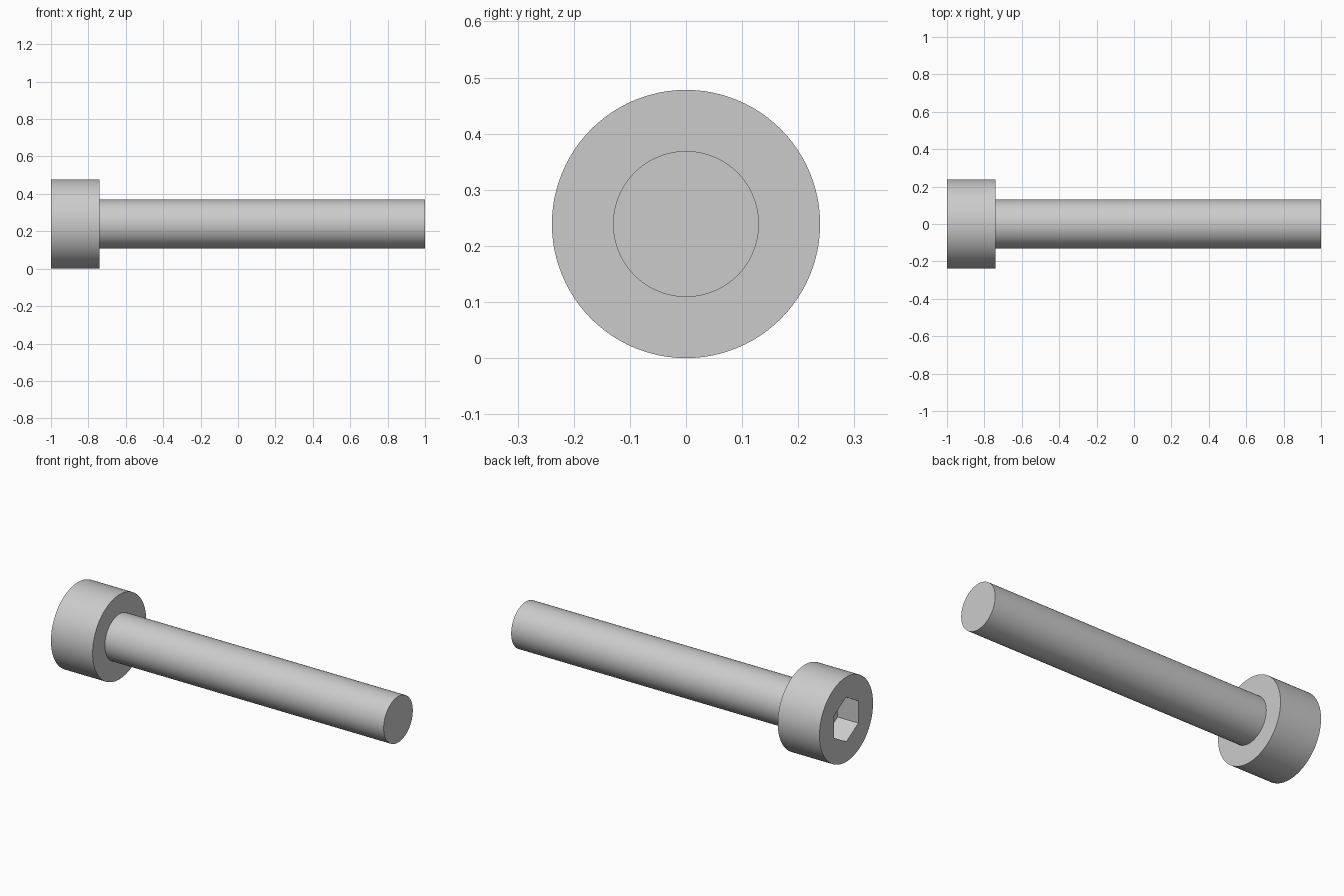
import bpy
import bmesh
from math import sin, cos, tau, radians

HEAD_R, SHAFT_R, SOCKET_R = 0.239, 0.13, 0.1255
SIDES = 96

cube = bpy.data.objects.get("Cube")
if cube:
    bpy.data.objects.remove(cube, do_unlink=True)

# Single plain steel colour
steel = bpy.data.materials.new("steel grey")
steel.use_nodes = True
colour = (0.6, 0.6, 0.6, 1)
steel.diffuse_color = colour
steel.node_tree.nodes["Principled BSDF"].inputs["Base Color"].default_value = colour


def turned_part(name, rings):
    """Skin a closed solid along x from (x, radius, side count) rings."""
    bm = bmesh.new()
    loops = []
    for x, radius, count in rings:
        loops.append([bm.verts.new((x, radius * sin(tau * i / count),
                                    HEAD_R + radius * cos(tau * i / count)))
                      for i in range(count)])
    for a, b in zip(loops, loops[1:]):
        step = len(b) // len(a)
        for i in range(len(a)):
            arc = [b[(i * step + k) % len(b)] for k in range(step + 1)]
            bm.faces.new([a[(i + 1) % len(a)], a[i]] + arc)
    bm.faces.new(loops[0])
    bm.faces.new(loops[-1])
    bmesh.ops.recalc_face_normals(bm, faces=bm.faces)
    mesh = bpy.data.meshes.new(name)
    bm.to_mesh(mesh)
    bm.free()
    mesh.materials.append(steel)
    obj = bpy.data.objects.new(name, mesh)
    bpy.context.collection.objects.link(obj)
    bpy.ops.object.select_all(action='DESELECT')
    obj.select_set(True)
    bpy.context.view_layer.objects.active = obj
    bpy.ops.object.shade_smooth_by_angle(angle=radians(30))
    return obj


# Cylindrical head: hexagonal socket floor, socket mouth, outer rim, underside
turned_part("bolt_head", [(-0.87, SOCKET_R, 6), (-1, SOCKET_R, 6),
                          (-1, HEAD_R, SIDES), (-0.74, HEAD_R, SIDES)])

# Plain shaft, seated slightly inside the head
turned_part("bolt_shaft", [(-0.78, SHAFT_R, SIDES), (1, SHAFT_R, SIDES)])
